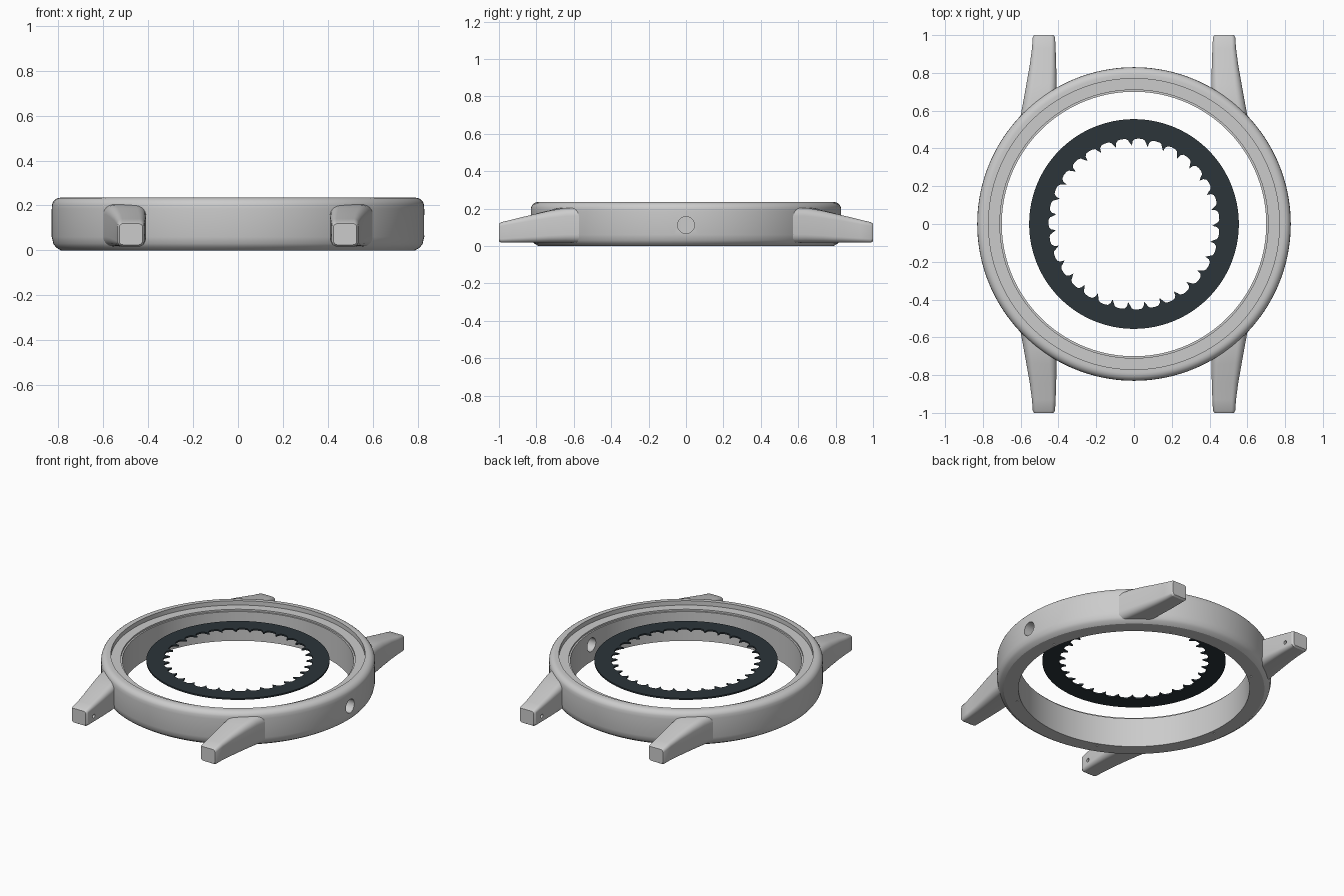
import bpy, bmesh
from math import pi, sin, cos, radians
from mathutils import Vector, Matrix

if "Cube" in bpy.data.objects:
    bpy.data.objects.remove(bpy.data.objects["Cube"])


def finish(bm, name, angle=30):
    bmesh.ops.recalc_face_normals(bm, faces=bm.faces[:])
    me = bpy.data.meshes.new(name)
    bm.to_mesh(me)
    bm.free()
    ob = bpy.data.objects.new(name, me)
    bpy.context.collection.objects.link(ob)
    smooth(ob, angle)
    return ob


def select(ob):
    bpy.ops.object.select_all(action='DESELECT')
    ob.select_set(True)
    bpy.context.view_layer.objects.active = ob


def smooth(ob, angle=30):
    select(ob)
    bpy.ops.object.shade_smooth_by_angle(angle=radians(angle))


def loft(name, sections, closed, angle=30):
    """Skin a list of point loops, joined in a circle or capped at the ends."""
    bm = bmesh.new()
    rows = [[bm.verts.new(p) for p in s] for s in sections]
    n = len(rows[0])
    for i in range(len(rows) if closed else len(rows) - 1):
        a, b = rows[i], rows[(i + 1) % len(rows)]
        for j in range(n):
            k = (j + 1) % n
            bm.faces.new((a[j], a[k], b[k], b[j]))
    if not closed:
        bm.faces.new(rows[0])
        bm.faces.new(rows[-1])
    return finish(bm, name, angle)


def cut(ob, holes):
    """Drill cylinders given as (centre, axis, radius, length)."""
    bm = bmesh.new()
    for centre, axis, r, length in holes:
        rot = Vector(axis).to_track_quat('Z', 'Y').to_matrix().to_4x4()
        bmesh.ops.create_cone(bm, cap_ends=True, segments=32, radius1=r, radius2=r,
                              depth=length, matrix=Matrix.Translation(centre) @ rot)
    cutter = finish(bm, "hole_cutter")
    cutter.hide_render = True
    mod = ob.modifiers.new("holes", 'BOOLEAN')
    mod.operation = 'DIFFERENCE'
    mod.solver = 'EXACT'
    mod.object = cutter
    select(ob)
    bpy.ops.object.modifier_apply(modifier=mod.name)
    bpy.data.objects.remove(cutter, do_unlink=True)
    smooth(ob)


def polar(r, a, z):
    return (r * cos(a), r * sin(a), z)


# Case ring: turned profile with rounded shoulder, crystal seat and bottom chamfer
profile = [(0.70, 0), (0.79, 0), (0.812, 0.014), (0.823, 0.03), (0.83, 0.06), (0.83, 0.185)]
profile += [(0.79 + 0.04 * cos(t), 0.195 + 0.04 * sin(t)) for t in [i * pi / 12 for i in range(1, 7)]]
profile += [(0.77, 0.235), (0.77, 0.206), (0.71, 0.206), (0.71, 0.195), (0.70, 0.195)]
SEG = 160
case = loft("case_ring", [[polar(r, 2 * pi * i / SEG, z) for r, z in profile]
                          for i in range(SEG)], True)

# Crown hole on the right and six small screw holes underneath
holes = [((0.77, 0, 0.112), (1, 0, 0), 0.045, 0.3)]
holes += [(polar(0.725, radians(8 + 60 * i), 0), (0, 0, 1), 0.006, 0.08) for i in range(6)]
cut(case, holes)

# Strap lugs: rounded sections (y, skew, x0, x1, z0, z1, corner radius)
LUG = [(0.608, 0.58, 0.410, 0.605, 0.018, 0.206, 0.045),
       (0.665, 0.30, 0.410, 0.588, 0.018, 0.203, 0.043),
       (0.740, 0.10, 0.410, 0.571, 0.018, 0.187, 0.038),
       (0.840, 0.00, 0.412, 0.552, 0.018, 0.163, 0.030),
       (0.930, 0.00, 0.415, 0.540, 0.018, 0.141, 0.024),
       (0.988, 0.00, 0.418, 0.536, 0.018, 0.127, 0.020),
       (1.000, 0.00, 0.426, 0.529, 0.025, 0.119, 0.016)]


def lug_section(y, skew, x0, x1, z0, z1, r, sx, sy):
    pts = []
    corners = [(x1 - r, z1 - r), (x0 + r, z1 - r), (x0 + r, z0 + r), (x1 - r, z0 + r)]
    for q, (cx, cz) in enumerate(corners):
        for i in range(7):
            t = pi / 2 * (q + i / 6)
            x, z = cx + r * cos(t), cz + r * sin(t)
            pts.append((sx * x, sy * (y - skew * (x - 0.5)), z))
    return pts


for side, sx in (("left", -1), ("right", 1)):
    for end, sy in (("front", -1), ("back", 1)):
        lug = loft(f"{end}_{side}_lug", [lug_section(*s, sx, sy) for s in LUG], False)
        # Blind hole for the strap bar
        cut(lug, [((sx * 0.42, sy * 0.93, 0.067), (1, 0, 0), 0.012, 0.08)])

# Date disc: flat ring with 31 inward leaning teeth (fraction of step, inner radius)
TOOTH = [(-0.5, 0.453), (-0.3, 0.450), (-0.17, 0.438), (-0.12, 0.415),
         (0.02, 0.432), (0.11, 0.446), (0.25, 0.452)]
sections = []
for k in range(31):
    for f, r in TOOTH:
        a = 2 * pi * (k + f) / 31
        sections.append([polar(0.555, a, 0.200), polar(r, a, 0.200),
                         polar(r, a, 0.190), polar(0.555, a, 0.190)])
disc = loft("date_disc", sections, True)
mat = bpy.data.materials.new("dark_disc")
mat.diffuse_color = (0.025, 0.035, 0.042, 1)
mat.use_nodes = True
mat.node_tree.nodes["Principled BSDF"].inputs["Base Color"].default_value = mat.diffuse_color
disc.data.materials.append(mat)
